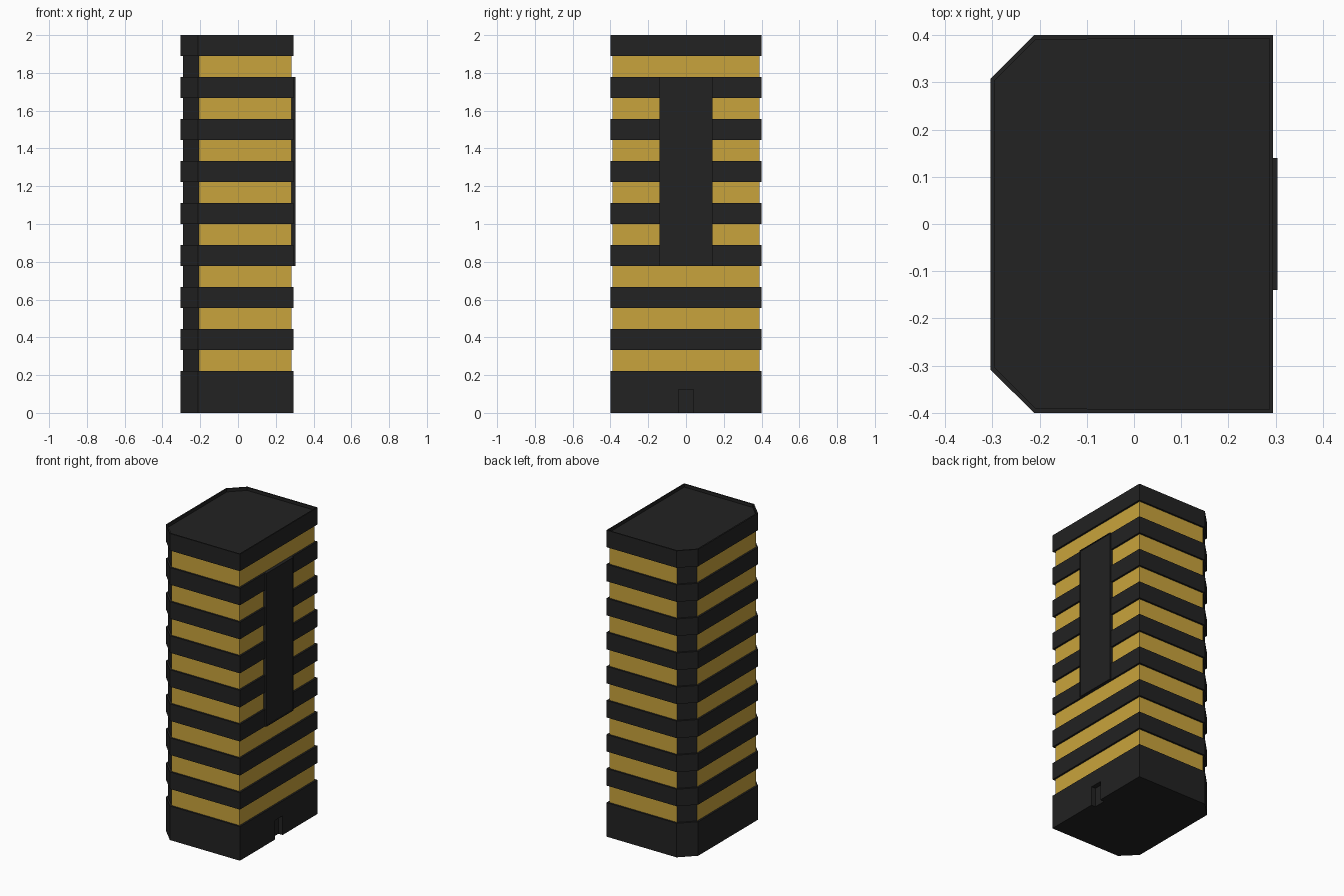
import bpy
import bmesh

cube = bpy.data.objects.get("Cube")
if cube:
    bpy.data.objects.remove(cube, do_unlink=True)


def make_material(name, color):
    mat = bpy.data.materials.new(name)
    mat.use_nodes = True
    mat.diffuse_color = color
    mat.node_tree.nodes["Principled BSDF"].inputs["Base Color"].default_value = color
    return mat


dark = make_material("charcoal", (0.016, 0.016, 0.016, 1))
gold = make_material("window gold", (0.584, 0.371, 0.045, 1))

LEFT, RIGHT, DEPTH, CUT = -0.304, 0.294, 0.4, 0.092
FLOORS = 8
STEP = 2 / 9
BAND = STEP / 2


def footprint(inset):
    """Rectangle with the two -x corners cut off, shrunk evenly."""
    l, r, d = LEFT + inset, RIGHT - inset, DEPTH - inset
    c = CUT - inset * 0.586
    return [(r, -d), (r, d), (l + c, d), (l, d - c), (l, c - d), (l + c, -d)]


def box(x0, x1, y):
    return [(x0, -y), (x1, -y), (x1, y), (x0, y)]


def prism(name, outline, z0, z1, mats=(dark,), recess=None, rule=None):
    """Extrude an outline; recess = (direction axis, border, depth)."""
    bm = bmesh.new()
    low = [bm.verts.new((x, y, z0)) for x, y in outline]
    high = [bm.verts.new((x, y, z1)) for x, y in outline]
    bm.faces.new(low[::-1])
    bm.faces.new(high)
    for i in range(len(low)):
        j = (i + 1) % len(low)
        bm.faces.new((low[i], low[j], high[j], high[i]))
    bm.normal_update()
    if recess:
        axis, border, depth = recess
        face = next(f for f in bm.faces if f.normal[axis] > 0.9)
        bmesh.ops.inset_region(bm, faces=[face], thickness=border)
        rim = bmesh.ops.extrude_face_region(bm, geom=[face])["geom"]
        bmesh.ops.delete(bm, geom=[face], context="FACES")
        for v in (g for g in rim if isinstance(g, bmesh.types.BMVert)):
            v.co[axis] -= depth
        bmesh.ops.recalc_face_normals(bm, faces=bm.faces)
    if rule:
        for f in bm.faces:
            f.material_index = rule(f.normal)
    mesh = bpy.data.meshes.new(name)
    bm.to_mesh(mesh)
    bm.free()
    for m in mats:
        mesh.materials.append(m)
    obj = bpy.data.objects.new(name, mesh)
    bpy.context.collection.objects.link(obj)
    return obj


# Base storey with a doorway cut into its +x side
base = prism("base", footprint(0), 0, STEP)
cutter = prism("doorway_cutter", box(RIGHT - 0.03, RIGHT + 0.1, 0.04), -0.1, 0.125)
cut = base.modifiers.new("doorway", "BOOLEAN")
cut.operation = "DIFFERENCE"
cut.solver = "EXACT"
cut.object = cutter
bpy.context.view_layer.objects.active = base
bpy.ops.object.modifier_apply(modifier=cut.name)
bpy.data.objects.remove(cutter, do_unlink=True)


# Window storeys: gold on straight walls, dark on cut corners
def window_rule(n):
    return 1 if max(abs(n.x), abs(n.y)) > 0.9 else 0


for i in range(FLOORS):
    z = STEP * (i + 1)
    prism(f"window_storey_{i + 1}", footprint(0.012), z, z + BAND, (dark, gold), rule=window_rule)
    # Overhanging band above; the topmost carries the roof parapet
    top = i == FLOORS - 1
    prism("roof_band" if top else f"floor_band_{i + 1}", footprint(0), z + BAND, z + STEP,
          recess=(2, 0.01, 0.02) if top else None)

# Tall framed panel on the +x side
prism("side_panel", box(RIGHT - 0.02, RIGHT + 0.01, 0.14), STEP * 3.5, STEP * 8,
      recess=(0, 0.008, 0.004))
